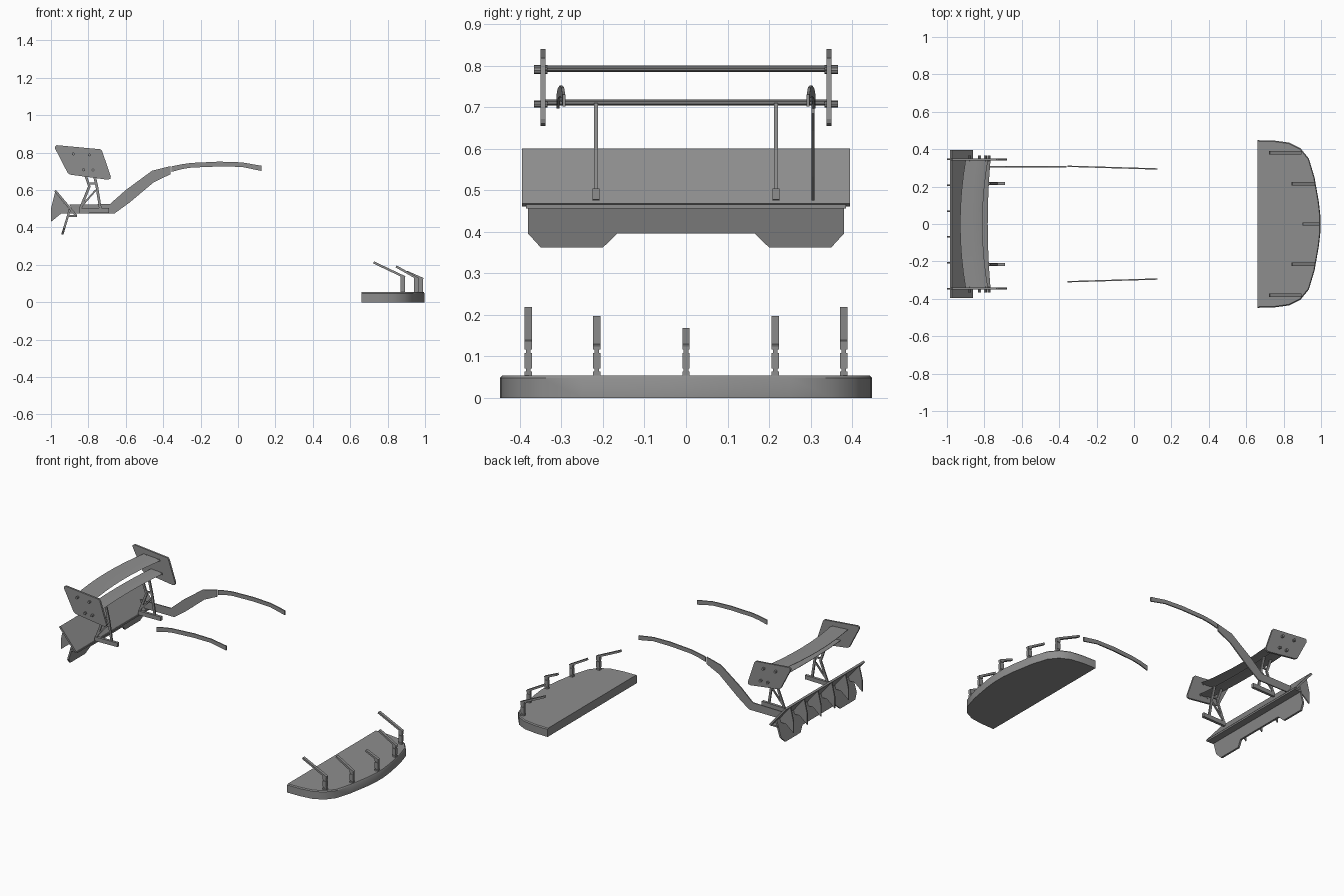
import bpy, bmesh, math
from mathutils import Vector

cube = bpy.data.objects.get("Cube")
if cube:
    bpy.data.objects.remove(cube, do_unlink=True)

grey = bpy.data.materials.new("plain_grey")
grey.use_nodes = True
grey.diffuse_color = (0.27, 0.27, 0.27, 1)
grey.node_tree.nodes["Principled BSDF"].inputs["Base Color"].default_value = (0.27, 0.27, 0.27, 1)


def finish(name, bm, smooth=False):
    bmesh.ops.recalc_face_normals(bm, faces=bm.faces)
    mesh = bpy.data.meshes.new(name)
    bm.to_mesh(mesh)
    bm.free()
    mesh.materials.append(grey)
    ob = bpy.data.objects.new(name, mesh)
    bpy.context.collection.objects.link(ob)
    if smooth:
        bpy.ops.object.select_all(action="DESELECT")
        ob.select_set(True)
        bpy.context.view_layer.objects.active = ob
        bpy.ops.object.shade_smooth_by_angle(angle=math.radians(35))
    return ob


def loft(name, rings, smooth=False):
    """Skin matching closed rings and cap both ends."""
    bm = bmesh.new()
    rows = [[bm.verts.new(p) for p in ring] for ring in rings]
    n = len(rows[0])
    for a, b in zip(rows, rows[1:]):
        for i in range(n):
            j = (i + 1) % n
            bm.faces.new((a[i], a[j], b[j], b[i]))
    bm.faces.new(rows[0])
    bm.faces.new(rows[-1])
    return finish(name, bm, smooth)


def side_plate(name, outline, y, width):
    """Extrude an x-z outline across y."""
    return loft(name, [[(x, y + s * width / 2, z) for x, z in outline] for s in (-1, 1)])


def bar(name, path, y, width, depth):
    """Flat bar of constant depth following an x-z path."""
    pts = [Vector(p) for p in path]
    left, right = [], []
    for i, p in enumerate(pts):
        d = (pts[min(i + 1, len(pts) - 1)] - pts[max(i - 1, 0)]).normalized()
        side = Vector((-d.y, d.x)) * depth / 2
        left.append(p + side)
        right.append(p - side)
    return side_plate(name, left + right[::-1], y, width)


def strip(name, low, high, y_at, thick=0.007):
    """Thin upright strip between two x-z edges, following y_at(x)."""
    rings = []
    for (xa, za), (xb, zb) in zip(low, high):
        ya, yb = y_at(xa), y_at(xb)
        h = thick / 2
        rings.append([(xa, ya - h, za), (xa, ya + h, za), (xb, yb + h, zb), (xb, yb - h, zb)])
    return loft(name, rings)


# Front splitter with a slightly bevelled upper rim
half = [(0.66, 0.448), (0.75, 0.446), (0.83, 0.435), (0.89, 0.405), (0.935, 0.35),
        (0.965, 0.25), (0.988, 0.12), (0.997, 0.04)]
outline = half + [(x, -y) for x, y in reversed(half)]
rings = []
for z, k in ((0, 1), (0.048, 1), (0.054, 0.988)):
    rings.append([(0.66 + (x - 0.66) * k, y * k, z) for x, y in outline])
loft("front_splitter", rings, True)

# Splitter struts: stacked foot, post and leaning blade
for y, x, tip, top in ((0.38, 0.88, 0.725, 0.213), (0.215, 0.953, 0.845, 0.192), (0, 0.978, 0.902, 0.163)):
    for s in ((-1, 1) if y else (1,)):
        knee = 0.14 if y > 0.3 else 0.13
        for part, lo, hi, w in (("foot", 0.05, 0.063, 0.018), ("neck", 0.063, 0.071, 0.011),
                                ("post", 0.071, 0.108, 0.018), ("collar", 0.108, 0.116, 0.011),
                                ("head", 0.116, knee, 0.018)):
            bar("strut_" + part, [(x, lo), (x, hi)], s * y, w, 0.024)
        bar("strut_blade", [(x + 0.012, knee - 0.006), (tip, top)], s * y, 0.018, 0.012)

# Roof side strips, one on each side
arc_low = [(-0.355, 0.697), (-0.3, 0.712), (-0.25, 0.72), (-0.1, 0.726), (0.02, 0.724), (0.125, 0.702)]
arc_high = [(-0.355, 0.727), (-0.3, 0.738), (-0.25, 0.745), (-0.1, 0.752), (0.02, 0.748), (0.125, 0.73)]
for s, label in ((1, "rear"), (-1, "front")):
    strip("roof_strip_" + label, arc_low, arc_high, lambda x, s=s: s * (0.298 - 0.03 * x))

# Long sweeping strip on the far side only
strip("sweeping_strip",
      [(-0.88, 0.475), (-0.66, 0.475), (-0.58, 0.533), (-0.45, 0.642), (-0.36, 0.685)],
      [(-0.9, 0.522), (-0.685, 0.525), (-0.6, 0.6), (-0.46, 0.703), (-0.36, 0.728)],
      lambda x: 0.306)


# Two bowed wing blades
def wing(name, front, rear, z_front, z_rear, thick, bow):
    rings = []
    for i in range(9):
        y = -0.345 + 0.69 * i / 8
        shift = bow * (y / 0.345) ** 2
        ring = []
        for t, side in ((0, 0), (0.15, 0.8), (0.5, 0.8), (1, 0.15), (1, -0.15), (0.5, -0.6), (0.15, -0.6)):
            ring.append((front + shift + (rear - front) * t, y,
                         z_front + (z_rear - z_front) * t * t + side * thick))
        rings.append(ring)
    loft(name, rings, True)


wing("upper_wing", -0.81, -0.93, 0.788, 0.799, 0.007, 0.03)
wing("lower_wing", -0.782, -0.865, 0.708, 0.717, 0.007, 0.015)

# Endplates, bolts and wing pylons, mirrored
plate = [(-0.97, 0.84), (-0.735, 0.818), (-0.727, 0.81), (-0.68, 0.672), (-0.683, 0.66),
         (-0.695, 0.655), (-0.895, 0.682), (-0.91, 0.69), (-0.978, 0.822), (-0.978, 0.833)]
for s in (-1, 1):
    side_plate("wing_endplate", plate, s * 0.345, 0.012)
    for x, z in ((-0.88, 0.793), (-0.795, 0.788), (-0.825, 0.708), (-0.775, 0.707)):
        disc = [(x + 0.008 * math.cos(a * math.pi / 4), z + 0.008 * math.sin(a * math.pi / 4))
                for a in range(8)]
        side_plate("wing_bolt", disc, s * 0.35, 0.032)
    y = s * 0.217
    bar("pylon_base", [(-0.85, 0.488), (-0.69, 0.491)], y, 0.017, 0.026)
    bar("pylon_rear_leg", [(-0.845, 0.495), (-0.795, 0.62), (-0.825, 0.708)], y, 0.009, 0.014)
    bar("pylon_front_leg", [(-0.735, 0.495), (-0.755, 0.62), (-0.775, 0.708)], y, 0.009, 0.014)
    bar("pylon_upper_brace", [(-0.8, 0.635), (-0.755, 0.635)], y, 0.009, 0.01)
    bar("pylon_lower_brace", [(-0.835, 0.515), (-0.76, 0.6)], y, 0.009, 0.009)

# Rear ramp with its lower lip
bar("rear_ramp", [(-0.978, 0.597), (-0.866, 0.464)], 0, 0.79, 0.012)
bar("ramp_lip", [(-0.91, 0.461), (-0.86, 0.461)], 0, 0.77, 0.01)

# Fins behind the ramp
fin = [(-0.978, 0.59), (-1.0, 0.5), (-1.0, 0.43), (-0.945, 0.475), (-0.885, 0.475)]
for i in range(6):
    side_plate("rear_fin", fin, -0.345 + 0.138 * i, 0.008)

# Lower rear panel with a raised middle
edge = [(0.38, 0.5), (0.38, 0.395), (0.35, 0.362), (0.2, 0.362), (0.165, 0.396)]
edge += [(-y, z) for y, z in reversed(edge)]
loft("lower_rear_panel", [[(-0.94 + 0.3 * (z - 0.36) + dx, y, z) for y, z in edge]
                          for dx in (-0.006, 0.006)])
